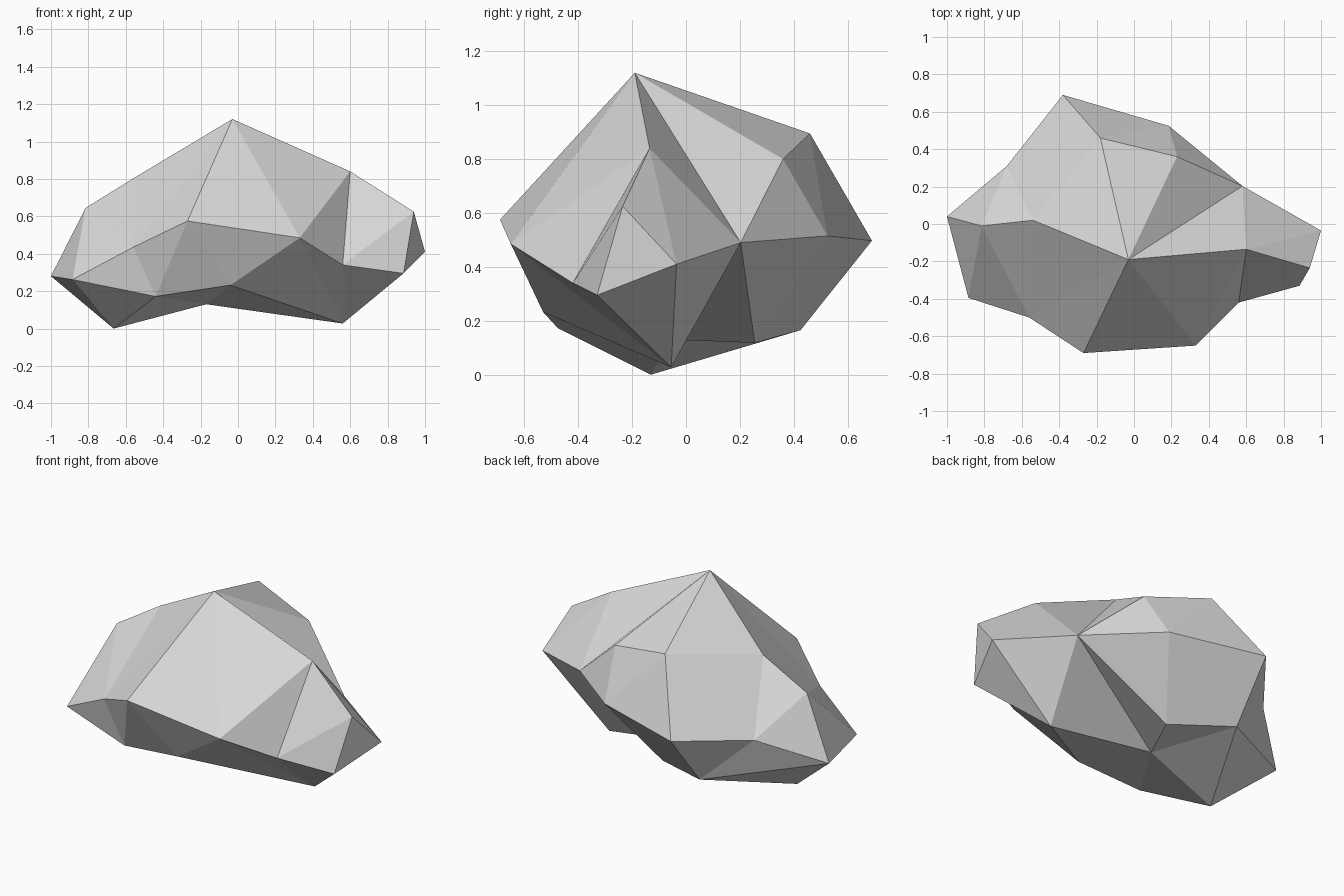
import bpy
import bmesh

if "Cube" in bpy.data.objects:
    bpy.data.objects.remove(bpy.data.objects["Cube"])

# Corner points of the boulder, grouped by height band
points = {
    # crown
    "A": (-.03, -.19, 1.12), "B": (.60, -.135, .84), "T": (.23, .36, .80),
    "U": (-.18, .46, .895), "Z": (-.54, .02, .815), "J": (-.815, -.01, .645),
    "C": (.94, -.235, .625),
    # waist
    "D": (1.0, -.035, .41), "E": (.885, -.33, .295), "F": (.56, -.42, .34),
    "G": (.33, -.65, .485), "H": (-.27, -.69, .575), "I": (-.56, -.50, .435),
    "L": (-.885, -.395, .262), "K": (-1.0, .04, .28), "W": (-.68, .31, .44),
    "V": (-.38, .69, .497), "S": (.185, .525, .515), "R": (.58, .203, .49),
    # underside
    "M": (-.44, -.475, .172), "N": (-.04, -.53, .232), "O": (-.665, -.13, .0),
    "P": (-.17, -.055, .13), "Q": (.56, -.055, .027), "X": (-.39, .425, .165),
    "Y": (-.02, .255, .118),
}

# Facets as triangle fans: hub corner, then the rim it sweeps around
fans = {
    "A": "UTRBGHIZU",   # peak
    "J": "ZILKWZ",      # left shoulder
    "V": "UZWXSU",      # back corner
    "S": "UTRYX",       # back wall
    "X": "WKOPY",       # back underside
    "P": "YRQNMO",      # hollow underneath
    "Q": "RDEFGN",      # right foot
    "B": "RDCFG",       # right shoulder
    "C": "DEF",         # right nose
    "L": "KOMI",        # left nose
    "H": "GNMI",        # front wall
}

bm = bmesh.new()
verts = {name: bm.verts.new(co) for name, co in points.items()}
for hub, rim in fans.items():
    for a, b in zip(rim, rim[1:]):
        bm.faces.new((verts[hub], verts[a], verts[b]))
bmesh.ops.recalc_face_normals(bm, faces=bm.faces)

mesh = bpy.data.meshes.new("boulder")
bm.to_mesh(mesh)
bm.free()

# Plain stone grey, flat faces
stone = bpy.data.materials.new("stone grey")
stone.diffuse_color = (.7, .7, .7, 1)
stone.use_nodes = True
stone.node_tree.nodes["Principled BSDF"].inputs["Base Color"].default_value = stone.diffuse_color
mesh.materials.append(stone)
boulder = bpy.data.objects.new("boulder", mesh)
bpy.context.collection.objects.link(boulder)
